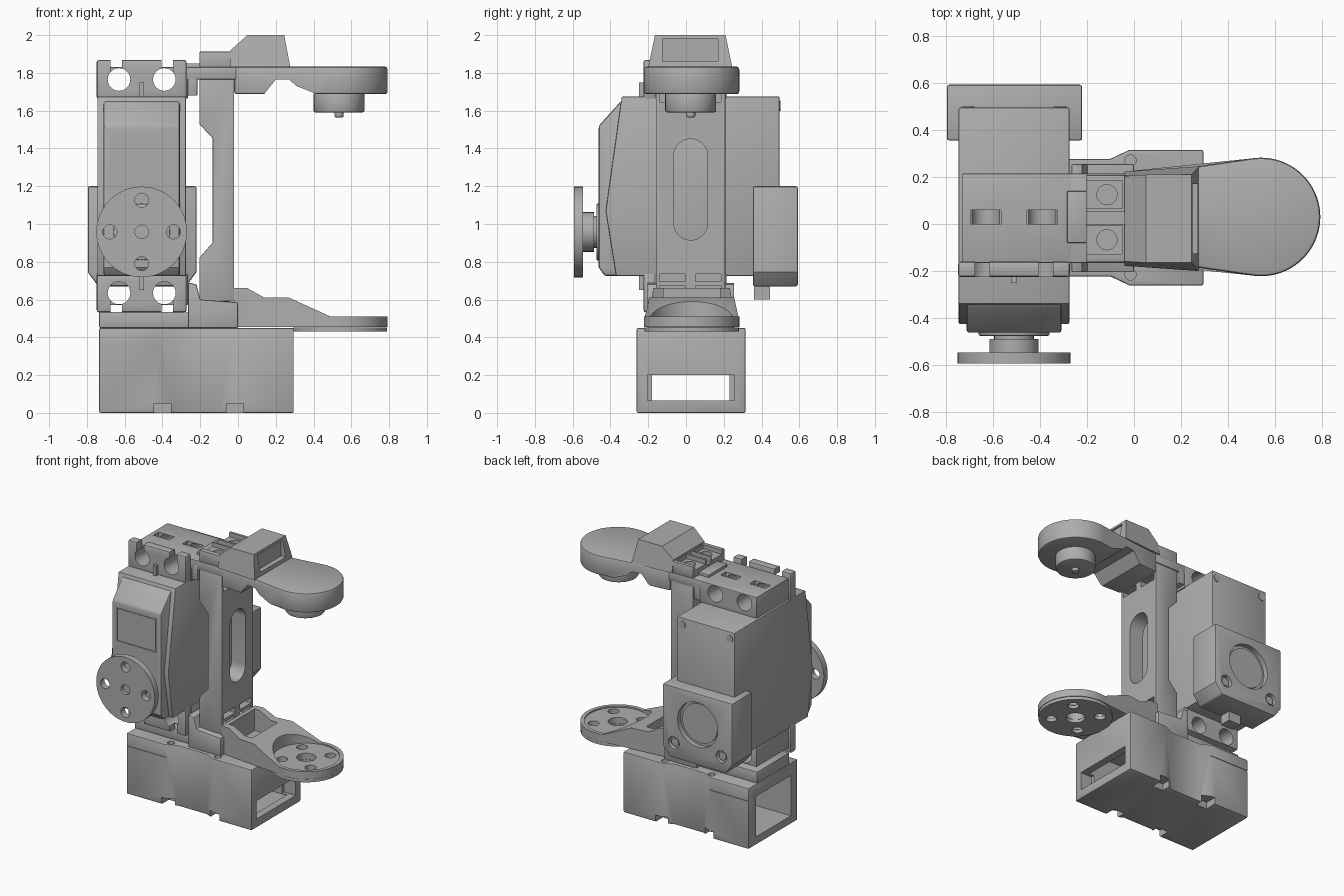
import bpy, bmesh
from math import sin, cos, radians, pi

cube = bpy.data.objects.get("Cube")
if cube:
    bpy.data.objects.remove(cube)

grey = bpy.data.materials.new("satin grey")
grey.use_nodes = True
grey.diffuse_color = (0.42, 0.42, 0.42, 1)
grey.node_tree.nodes["Principled BSDF"].inputs["Base Color"].default_value = grey.diffuse_color


def prism(name, pts, axis, lo, hi, bevel=0):
    """Extrude a 2D outline along one axis."""
    place = {"x": lambda p, d: (d, p[0], p[1]),
             "y": lambda p, d: (p[0], d, p[1]),
             "z": lambda p, d: (p[0], p[1], d)}[axis]
    bm = bmesh.new()
    a = [bm.verts.new(place(p, lo)) for p in pts]
    b = [bm.verts.new(place(p, hi)) for p in pts]
    n = len(pts)
    bm.faces.new(a)
    bm.faces.new(b[::-1])
    for i in range(n):
        bm.faces.new((a[i], a[(i + 1) % n], b[(i + 1) % n], b[i]))
    bmesh.ops.recalc_face_normals(bm, faces=bm.faces)
    mesh = bpy.data.meshes.new(name)
    bm.to_mesh(mesh)
    bm.free()
    mesh.materials.append(grey)
    ob = bpy.data.objects.new(name, mesh)
    bpy.context.collection.objects.link(ob)
    if bevel:
        mod = ob.modifiers.new("bevel", "BEVEL")
        mod.width, mod.segments, mod.angle_limit = bevel, 2, radians(40)
        apply(ob, mod)
    return ob


def apply(ob, mod):
    bpy.context.view_layer.objects.active = ob
    bpy.ops.object.modifier_apply(modifier=mod.name)


def box(name, x, y, z, bevel=0):
    return prism(name, [(x[0], y[0]), (x[1], y[0]), (x[1], y[1]), (x[0], y[1])], "z", *z, bevel)


def arc(c, r, start=0, end=360, n=32):
    full = end - start == 360
    return [(c[0] + r * cos(radians(start + (end - start) * i / n)),
             c[1] + r * sin(radians(start + (end - start) * i / n))) for i in range(n if full else n + 1)]


def cyl(name, c, r, axis, lo, hi, bevel=0, n=32):
    return prism(name, arc(c, r, n=n), axis, lo, hi, bevel)


def cut(ob, *cutters):
    for c in cutters:
        mod = ob.modifiers.new("cut", "BOOLEAN")
        mod.operation, mod.object, mod.solver = "DIFFERENCE", c, "EXACT"
        apply(ob, mod)
        bpy.data.objects.remove(c)


# Lower case: waisted shell, open at both ends
half = [(0.515, 0.288), (0.2, 0.288), (0.12, 0.25)]
plan = [(-0.22 + sx * x, 0.027 + sy * y)
        for sx, sy, row in ((1, 1, half), (-1, 1, half[::-1]), (-1, -1, half), (1, -1, half[::-1]))
        for x, y in row]
case = prism("lower_case", plan, "z", 0, 0.45, 0.008)
cut(case, box("cavity", (-0.9, 0.24), (-0.18, 0.23), (0.06, 0.36)),
    box("end_window", (0.2, 0.4), (-0.205, 0.255), (0.065, 0.2)))
for y in ((-0.3, -0.255), (0.31, 0.4)):
    cut(case, box("groove", (-0.8, -0.335), y, (0.355, 0.365)))
for x in (-0.4, -0.015):
    for y in (-0.215, 0.27):
        s = 1 if y > 0 else -1
        cut(case, box("notch", (x - 0.045, x + 0.045), sorted((y - s * 0.04, y + s * 0.1)), (-0.1, 0.05)),
            cyl("screw_hole", (x, y), 0.024, "z", 0.36, 0.6, n=20))

# Lower bracket: plate below the motor and foot of the column
box("lower_bracket_plate", (-0.735, 0.0), (-0.165, 0.215), (0.45, 0.535), 0.006)
prism("column_foot", [(-0.265, 0.45), (-0.265, 0.69), (-0.22, 0.68), (-0.2, 0.6),
                      (0, 0.585), (0, 0.45)], "y", -0.205, 0.255, 0.006)

# Lower arm: wedge running into a round pad, with a pocket near the column
pad = (0.54, 0.03)
outline = [(-0.02, -0.165)] + arc(pad, 0.252, -100, 100, 40) + [(-0.02, 0.225)]
arm = prism("lower_arm", outline, "z", 0.455, 0.66, 0)
cut(arm, prism("slope", [(0.03, 0.7), (0.05, 0.66), (0.14, 0.61), (0.27, 0.61), (0.49, 0.51),
                         (0.9, 0.51), (0.9, 0.7)], "y", -0.5, 0.5),
    cyl("pad_recess", pad, 0.225, "z", 0.5, 0.7, n=48),
    box("pocket", (0.01, 0.2), (-0.12, 0.18), (0.5, 0.7)))
horn = cyl("lower_horn", pad, 0.25, "z", 0.43, 0.453, n=48)
for part in (arm, horn):
    cut(part, cyl("centre_hole", pad, 0.065, "z", 0.3, 0.7))
    for p in arc(pad, 0.165, 45, 405, 4):
        cut(part, cyl("bolt_hole", p, 0.038, "z", 0.3, 0.7, n=20))

# Column with a stepped edge, long slot and small windows
column = prism("column", [(-0.02, 0.59), (-0.02, 1.77), (-0.205, 1.77), (-0.205, 1.53), (-0.135, 1.455),
                          (-0.135, 0.9), (-0.205, 0.82), (-0.205, 0.59)], "y", -0.16, 0.208, 0.005)
slot = arc((0.025, 1.36), 0.09, 0, 180, 16) + arc((0.025, 1.005), 0.09, 180, 360 - 0.01, 16)
cut(column, prism("slot", slot, "x", -0.5, 0.2))
for y in ((-0.14, -0.005), (0.05, 0.185)):
    for z in ((0.61, 0.675), (0.695, 0.735), (1.645, 1.69)):
        cut(column, box("window", (-0.1, 0.1), y, z))

# Motor body, tapering front cover and rear housing
prism("motor_body", [(0.495, 0.725), (0.495, 1.675), (-0.34, 1.675), (-0.425, 1.07), (-0.37, 0.725)],
      "x", -0.745, -0.275, 0.006)
cover = prism("motor_front_cover", [(-0.2, 1.655), (-0.345, 1.65), (-0.462, 1.52), (-0.462, 0.77),
                                    (-0.43, 0.725), (-0.2, 0.725)], "x", -0.712, -0.308, 0.012)
cut(cover, box("panel_outline", (-0.672, -0.348), (-0.6, -0.455), (1.23, 1.478)))
box("front_panel", (-0.664, -0.356), (-0.461, -0.44), (1.238, 1.47))
rear = prism("rear_housing", [(-0.795, 0.745), (-0.74, 0.67), (-0.275, 0.67), (-0.22, 0.745),
                              (-0.22, 1.2), (-0.795, 1.2)], "y", 0.355, 0.592, 0.01)
cut(rear, cyl("round_recess", (-0.51, 0.97), 0.165, "y", 0.555, 0.7, n=48))
cyl("recess_disc", (-0.51, 0.97), 0.145, "y", 0.5, 0.565, n=48)
box("cable_plug", (-0.56, -0.46), (0.36, 0.445), (0.6, 0.69))
for x in (-0.705, -0.315):
    cut(rear, cyl("screw_recess", (x, 0.785), 0.045, "y", 0.56, 0.7, n=20))
    cyl("rear_screw", (x, 0.785), 0.03, "y", 0.5, 0.58, n=16)
    cyl("upper_screw", (x, 1.625), 0.028, "y", 0.48, 0.5, n=16)

# Output shaft and round horn on the front
hub = (-0.51, 0.958)
cyl("shaft_collar", hub, 0.15, "y", -0.475, -0.4, 0.005)
cyl("splined_shaft", hub, 0.085, "y", -0.5, -0.45, n=24)
cyl("horn_hub", hub, 0.105, "y", -0.548, -0.488)
disc = cyl("front_horn", hub, 0.24, "y", -0.592, -0.546, n=48)
cut(disc, cyl("hub_hole", hub, 0.036, "y", -0.7, -0.565, n=20))
for p in arc(hub, 0.168, 0, 360, 4):
    cut(disc, cyl("bolt_hole", p, 0.037, "y", -0.7, -0.5, n=20))

# Mounting blocks and clip ears, mirrored above and below the motor
for s, side in ((1, "upper"), (-1, "lower")):
    def zr(a, b):
        return sorted((1.2 + s * a, 1.2 + s * b))
    block = box(side + "_mount_block", (-0.73, -0.265), (-0.165, 0.215), zr(0.465, 0.63), 0.005)
    ear = box(side + "_ear_plate", (-0.748, -0.272), (-0.225, -0.16), zr(0.46, 0.668), 0.012)
    for x in (-0.63, -0.39):
        out = -1 if x < -0.5 else 1
        for part in (block, ear):
            cut(part, cyl("mount_hole", (x, 1.2 + s * 0.565), 0.06, "y", -0.5, 0.5, n=24))
        cut(ear, box("clip_gap", (x - 0.03 + out * 0.015, x + 0.03 + out * 0.015), (-0.4, 0), zr(0.57, 0.8)))
        cut(block, box("nut_pocket", (x - 0.065, x + 0.065), (0, 0.06), zr(0.55, 0.8)))
    box(side + "_rib", (-0.522, -0.498), (-0.25, -0.2), zr(0.46, 0.55))

# Upper bracket and arm with a thick round head
box("upper_bracket", (-0.27, -0.01), (-0.165, 0.215), (1.765, 1.83), 0.005)
box("upper_bracket_lip", (-0.265, -0.215), (-0.165, 0.215), (1.68, 1.8), 0.005)
outline = [(-0.02, -0.165), (0.2, -0.175)] + arc(pad, 0.252, -100, 100, 40) + [(0.2, 0.235), (-0.02, 0.215)]
upper = prism("upper_arm", outline, "z", 1.687, 1.833, 0.014)
cut(upper, prism("underside", [(0.14, 1.6), (0.14, 1.69), (0.2, 1.765), (0.27, 1.765), (0.31, 1.73),
                               (0.42, 1.687), (0.42, 1.6)], "y", -0.5, 0.5))
cyl("pivot_boss", (0.535, 0.025), 0.135, "z", 1.59, 1.7, 0.012)
cyl("pivot_pin", (0.535, 0.025), 0.024, "z", 1.565, 1.6, 0.006, n=16)

# Top cover: sloped hood with a window recess, and a low deck with screws
hood = prism("hood", [(-0.04, 1.83), (-0.04, 1.92), (0.05, 2.0), (0.245, 2.0), (0.275, 1.84), (0.275, 1.83)],
             "y", -0.2, 0.245)
for v in hood.data.vertices:
    taper = 1 - 0.16 * (v.co.z - 1.83) / 0.17 - (0.1 if v.co.x < 0 else 0)
    v.co.y = 0.0225 + (v.co.y - 0.0225) * taper
cut(hood, box("hood_window", (0.235, 0.4), (-0.125, 0.17), (1.86, 1.982)))
deck = box("deck", (-0.205, 0.0), (-0.16, 0.208), (1.825, 1.912), 0.005)
cut(deck, box("deck_groove", (-0.3, -0.03), (0.0, 0.05), (1.87, 2)))
for y in (0.125, -0.067):
    cut(deck, box("deck_recess", (-0.3, -0.05), (y - 0.06, y + 0.06), (1.88, 2)),
        cyl("deck_screw_hole", (-0.115, y), 0.043, "z", 1.85, 2, n=24))
box("deck_clip", (-0.285, -0.2), (-0.08, 0.14), (1.82, 1.85), 0.005)

# Smooth the round walls, keep the edges crisp
for ob in bpy.context.scene.objects:
    ob.select_set(ob.type == "MESH")
bpy.ops.object.shade_smooth_by_angle(angle=radians(30))
